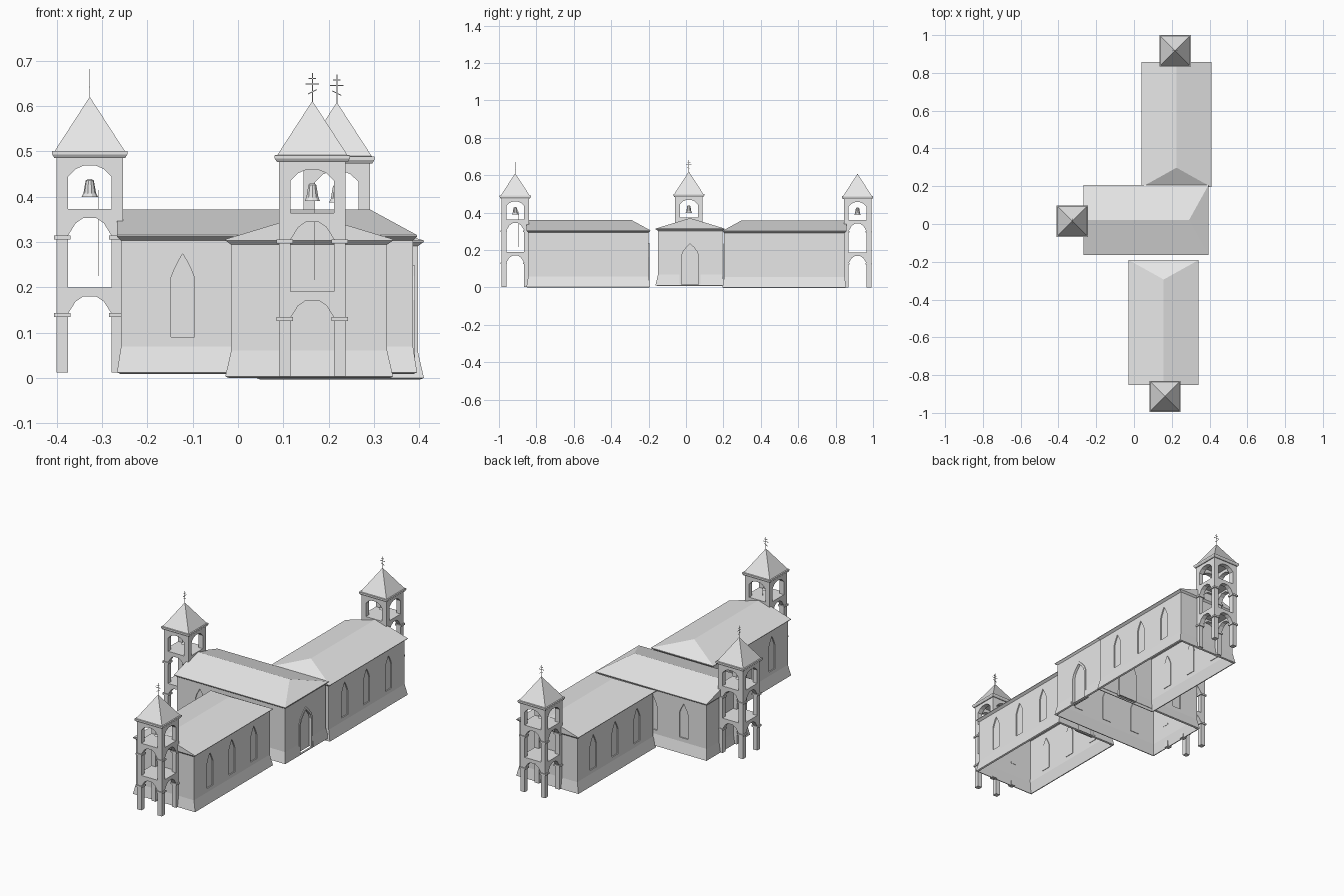
import bpy, bmesh, math
from mathutils import Matrix, Vector

cube = bpy.data.objects.get("Cube")
if cube:
    bpy.data.objects.remove(cube, do_unlink=True)

stone = bpy.data.materials.new("light grey stone")
stone.use_nodes = True
colour = (0.8, 0.8, 0.8, 1)
stone.diffuse_color = colour
for node in stone.node_tree.nodes:
    if node.type == 'BSDF_PRINCIPLED':
        node.inputs["Base Color"].default_value = colour


def finish(bm, name):
    bmesh.ops.recalc_face_normals(bm, faces=bm.faces)
    mesh = bpy.data.meshes.new(name)
    bm.to_mesh(mesh)
    bm.free()
    mesh.materials.append(stone)
    return mesh


def slab(bm, pts, y0, y1, m=Matrix()):
    """Closed prism from an x-z outline, running from y0 to y1."""
    a = [bm.verts.new(m @ Vector((x, y0, z))) for x, z in pts]
    b = [bm.verts.new(m @ Vector((x, y1, z))) for x, z in pts]
    bm.faces.new(a)
    bm.faces.new(b[::-1])
    for i in range(len(pts)):
        j = (i + 1) % len(pts)
        bm.faces.new((a[i], b[i], b[j], a[j]))


def box(bm, centre, size, m=Matrix()):
    mat = m @ Matrix.Translation(centre) @ Matrix.Diagonal((*size, 1))
    bmesh.ops.create_cube(bm, size=1, matrix=mat)


def rect(hx, hy, z):
    return [(-hx, -hy, z), (hx, -hy, z), (hx, hy, z), (-hx, hy, z)]


def circle(r, z, n=10):
    return [(r * math.cos(math.tau * i / n), r * math.sin(math.tau * i / n), z)
            for i in range(n)]


def loft(bm, loops, cap=True):
    rings = [[bm.verts.new(p) for p in loop] for loop in loops]
    for a, b in zip(rings, rings[1:]):
        for i in range(len(a)):
            j = (i + 1) % len(a)
            bm.faces.new((a[i], a[j], b[j], b[i]))
    if cap:
        bm.faces.new(rings[0][::-1])
        bm.faces.new(rings[-1])
    return rings


def pointed(w, z0, spring, apex, power):
    """Pointed arch outline, from lower left over the tip to lower right."""
    ts = [0, 0.35, 0.7]
    side = [(w, z0)] + [(w * (1 - t ** power), spring + (apex - spring) * t) for t in ts]
    return [(-x, z) for x, z in side] + [(0, apex)] + side[::-1]


# Where the openings sit on the hall
WINDOW = pointed(0.026, 0.078, 0.208, 0.262, 1.25)
DOOR = pointed(0.046, 0.004, 0.155, 0.222, 1.7)
DOOR_RIM = pointed(0.056, 0.004, 0.16, 0.236, 1.7)
END = Matrix.Translation((0.322, 0, 0)) @ Matrix.Rotation(math.pi / 2, 4, 'Z')
SIDES = [Matrix.Rotation(a, 4, 'Z') @ Matrix.Translation((u, -0.172, 0))
         for a in (0, math.pi) for u in (-0.186, 0, 0.186)]


def make_hall():
    # Flared base, walls, cornice and roof with one hipped end
    bm = bmesh.new()
    eave = loft(bm, [rect(0.331, 0.185, 0), rect(0.322, 0.172, 0.057),
                     rect(0.322, 0.172, 0.291), rect(0.331, 0.185, 0.300),
                     rect(0.331, 0.185, 0.303)], cap=False)[-1]
    gable = bm.verts.new((-0.331, 0, 0.359))
    hip = bm.verts.new((0.228, 0, 0.359))
    bm.faces.new((eave[0], eave[1], hip, gable))
    bm.faces.new((eave[1], eave[2], hip))
    bm.faces.new((eave[2], eave[3], gable, hip))
    bm.faces.new((eave[3], eave[0], gable))
    hall = bpy.data.objects.new("hall_shell", finish(bm, "hall_shell"))
    # Openings cut through the shell
    bm = bmesh.new()
    for m in SIDES:
        slab(bm, WINDOW, -0.03, 0.03, m)
    slab(bm, DOOR_RIM, -0.03, 0.03, END)
    cutter = bpy.data.objects.new("opening_cutter", finish(bm, "opening_cutter"))
    cutter.hide_render = True
    for ob in (hall, cutter):
        bpy.context.collection.objects.link(ob)
    thick = hall.modifiers.new("thickness", 'SOLIDIFY')
    thick.thickness = 0.012
    thick.offset = -1
    cut = hall.modifiers.new("openings", 'BOOLEAN')
    cut.operation = 'DIFFERENCE'
    cut.solver = 'EXACT'
    cut.object = cutter
    deps = bpy.context.evaluated_depsgraph_get()
    mesh = bpy.data.meshes.new_from_object(hall.evaluated_get(deps))
    bpy.data.objects.remove(hall)
    bpy.data.objects.remove(cutter)
    return mesh


def make_panes():
    bm = bmesh.new()
    for m in SIDES:
        slab(bm, WINDOW, 0.006, 0.011, m)
    return finish(bm, "window_panes")


def make_door():
    bm = bmesh.new()
    slab(bm, DOOR, 0.010, 0.016, END)
    return finish(bm, "door")


def make_door_frame():
    bm = bmesh.new()
    for i in range(len(DOOR) - 1):
        slab(bm, [DOOR_RIM[i], DOOR_RIM[i + 1], DOOR[i + 1], DOOR[i]], -0.004, 0.016, END)
    return finish(bm, "door_frame")


# Tower plan: half width and half opening
HALF, OPEN = 0.0735, 0.048
TOWER_U = -0.391


def make_tower():
    bm = bmesh.new()
    # Each storey: bottom, arch spring, arch top, storey top
    storeys = [(0, 0.130, 0.168, 0.188), (0.188, 0.302, 0.341, 0.361),
               (0.361, 0.432, 0.456, 0.476)]
    for z0, spring, top, z1 in storeys:
        arch = [(OPEN, z0), (OPEN, spring), (0.031, spring + 0.7 * (top - spring)), (0.014, top)]
        outline = [(HALF, z0)] + arch + [(-x, z) for x, z in arch[::-1]]
        outline += [(-HALF, z0), (-HALF, z1), (HALF, z1)]
        for k in range(4):
            slab(bm, outline, -HALF, -OPEN, Matrix.Rotation(k * math.pi / 2, 4, 'Z'))
        if z0:
            box(bm, (0, 0, z0 - 0.005), (0.1, 0.1, 0.01))
    return finish(bm, "bell_tower")


def make_capitals():
    bm = bmesh.new()
    c = (HALF + OPEN) / 2
    for z in (0.127, 0.298):
        for sx in (-1, 1):
            for sy in (-1, 1):
                box(bm, (sx * c, sy * c, z), (0.036, 0.036, 0.009))
    return finish(bm, "post_capitals")


def make_tower_roof():
    bm = bmesh.new()
    loft(bm, [rect(r, r, z) for r, z in ((0.078, 0.473), (0.083, 0.481), (0.083, 0.488),
                                         (0.077, 0.489), (0.0006, 0.607))])
    return finish(bm, "tower_roof")


def make_bell():
    bm = bmesh.new()
    loft(bm, [circle(r, z) for r, z in ((0.018, 0.387), (0.014, 0.395), (0.0105, 0.415),
                                        (0.009, 0.423), (0.004, 0.427))])
    return finish(bm, "bell")


def make_rope():
    bm = bmesh.new()
    box(bm, (0.019, -0.005, 0.308), (0.001, 0.001, 0.19))
    return finish(bm, "bell_rope")


def make_cross():
    # Upright, two level bars and a slanted lower bar
    bm = bmesh.new()
    t = 0.002
    box(bm, (0, 0, 0.636), (t, t, 0.066))
    box(bm, (0, 0, 0.657), (t, 0.016, t))
    box(bm, (0, 0, 0.645), (t, 0.030, t))
    slant = Matrix.Translation((0, 0, 0.628)) @ Matrix.Rotation(-0.45, 4, 'X')
    box(bm, (0, 0, 0), (t, 0.022, t), slant)
    return finish(bm, "roof_cross")


hall_parts = [("hall", make_hall()), ("window_panes", make_panes()),
              ("door", make_door()), ("door_frame", make_door_frame())]
tower_parts = [("bell_tower", make_tower()), ("post_capitals", make_capitals()),
               ("tower_roof", make_tower_roof()), ("bell", make_bell()),
               ("bell_rope", make_rope()), ("roof_cross", make_cross())]

# Three copies of the building, each turned its own way
sites = [("front", (0.157, -0.522, 0.003), 90), ("centre", (0.064, 0.022, 0.012), 0),
         ("back", (0.225, 0.526, 0), -90)]
for place, where, turn in sites:
    base = Matrix.Translation(where) @ Matrix.Rotation(math.radians(turn), 4, 'Z')
    shift = Matrix.Translation((TOWER_U, -0.007, 0))
    for parts, m in ((hall_parts, base), (tower_parts, base @ shift)):
        for name, mesh in parts:
            ob = bpy.data.objects.new(place + "_" + name, mesh)
            ob.matrix_world = m
            bpy.context.collection.objects.link(ob)
